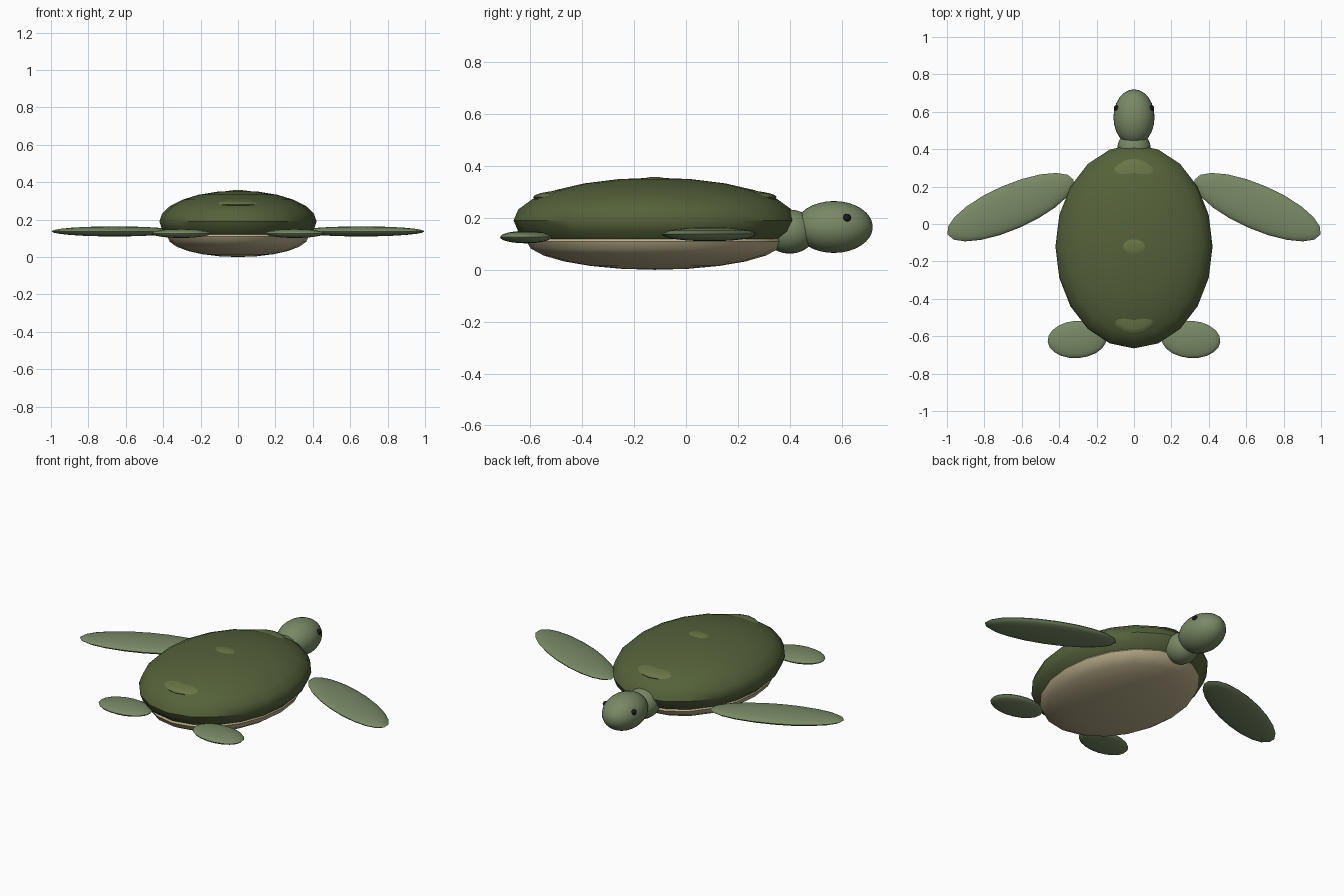
import bpy, bmesh
from math import radians

if "Cube" in bpy.data.objects:
    bpy.data.objects.remove(bpy.data.objects["Cube"])


def material(name, rgb):
    m = bpy.data.materials.new(name)
    m.diffuse_color = (*rgb, 1)
    m.use_nodes = True
    m.node_tree.nodes["Principled BSDF"].inputs["Base Color"].default_value = m.diffuse_color
    return m


SHELL = material("shell_green", (0.09, 0.12, 0.042))
SCUTE = material("scute_green", (0.14, 0.18, 0.065))
SKIN = material("skin_green", (0.19, 0.25, 0.13))
CREAM = material("belly_cream", (0.50, 0.43, 0.26))
BLACK = material("eye_black", (0.01, 0.01, 0.01))


def ellipsoid(name, loc, radii, mat, seg=20, rings=12, turn=0):
    """Smooth squashed sphere, turned about z (degrees)."""
    bpy.ops.mesh.primitive_uv_sphere_add(segments=seg, ring_count=rings, radius=1,
                                         location=loc, rotation=(0, 0, radians(turn)))
    ob = bpy.context.object
    ob.name = name
    ob.scale = radii
    bpy.ops.object.transform_apply(location=False, rotation=False, scale=True)
    ob.data.materials.append(mat)
    bpy.ops.object.shade_smooth_by_angle(angle=radians(40))
    return ob


# Domed upper shell, cut flat underneath
shell = ellipsoid("upper_shell", (0, -0.12, 0.19), (0.42, 0.545, 0.165), SHELL)
bm = bmesh.new()
bm.from_mesh(shell.data)
cut = bmesh.ops.bisect_plane(bm, geom=bm.verts[:] + bm.edges[:] + bm.faces[:],
                             plane_co=(0, 0, -0.08), plane_no=(0, 0, 1), clear_inner=True)
rim = [e for e in cut["geom_cut"] if isinstance(e, bmesh.types.BMEdge)]
for f in bmesh.ops.contextual_create(bm, geom=rim)["faces"]:
    f.smooth = False
bm.to_mesh(shell.data)
bm.free()

# Belly plate
ellipsoid("belly_plate", (0, -0.12, 0.11), (0.378, 0.495, 0.11), CREAM)

# Back scutes, mostly sunk into the shell
ellipsoid("scute_middle", (0, -0.12, 0.328), (0.10, 0.072, 0.03), SCUTE)
ellipsoid("scute_front", (0, 0.13, 0.28), (0.17, 0.22, 0.031), SCUTE)
ellipsoid("scute_rear", (0, -0.37, 0.28), (0.17, 0.22, 0.031), SCUTE)

# Head and neck
ellipsoid("neck", (0, 0.40, 0.147), (0.09, 0.10, 0.085), SKIN)
ellipsoid("head", (0, 0.57, 0.165), (0.11, 0.15, 0.10), SKIN, 24, 16)

# Paired eyes and flippers
for side, s in (("right", 1), ("left", -1)):
    ellipsoid(f"eye_{side}", (s * 0.092, 0.62, 0.20), (0.016, 0.016, 0.016), BLACK, 12, 8)
    ellipsoid(f"front_flipper_{side}", (s * 0.66, 0.09, 0.137),
              (0.367, 0.12, 0.027), SKIN, turn=-s * 23.5)
    ellipsoid(f"rear_flipper_{side}", (s * 0.304, -0.617, 0.126),
              (0.158, 0.10, 0.024), SKIN, turn=-s * 4)
